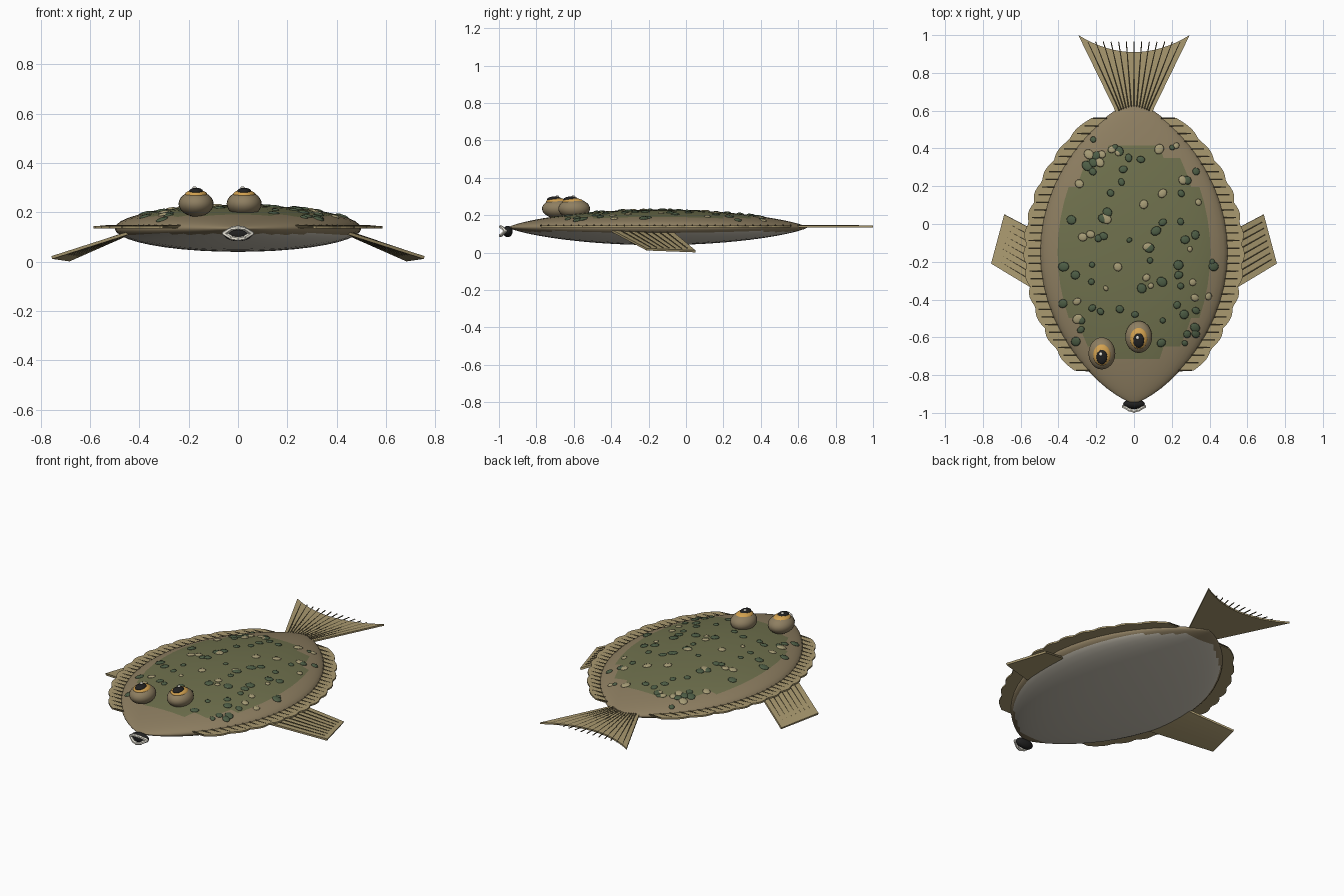
import bpy, bmesh, math, random
from mathutils import Vector, Matrix

if "Cube" in bpy.data.objects:
    bpy.data.objects.remove(bpy.data.objects["Cube"])

random.seed(4)


def mat(name, r, g, b):
    m = bpy.data.materials.new(name)
    m.diffuse_color = (r, g, b, 1)
    m.use_nodes = True
    m.node_tree.nodes["Principled BSDF"].inputs["Base Color"].default_value = m.diffuse_color
    return m


BROWN = mat("brown", .27, .21, .12)
GREEN = mat("olive", .16, .165, .075)
PALE = mat("pale", .60, .56, .47)
FIN = mat("fin", .40, .32, .16)
RAY = mat("ray", .10, .08, .04)
DARK_SPOT = mat("dark_spot", .075, .11, .06)
LIGHT_SPOT = mat("light_spot", .38, .33, .18)
GOLD = mat("gold", .65, .36, .08)
BLACK = mat("black", .015, .015, .015)
WHITE = mat("white", .85, .82, .72)

CY, CZ, HL, HW, HT = -.15, .135, .80, .50, .095


def taper(y):
    return max(0, 1 - ((y - CY) / HL) ** 2) ** .75


def width(y):
    return HW * taper(y)


def top_z(x, y):
    w = width(y)
    return CZ + HT * taper(y) * math.sqrt(max(0, 1 - (x / w) ** 2))


def finish(bm, name, *mats, smooth=False):
    bmesh.ops.recalc_face_normals(bm, faces=bm.faces)
    for f in bm.faces:
        f.smooth = smooth
    me = bpy.data.meshes.new(name)
    bm.to_mesh(me)
    bm.free()
    for m in mats:
        me.materials.append(m)
    ob = bpy.data.objects.new(name, me)
    bpy.context.collection.objects.link(ob)
    return ob


def ball(bm, c, r, rot=None, u=24, v=14):
    m = Matrix.Translation(c) @ (rot or Matrix()) @ Matrix.Diagonal((*r, 1))
    bmesh.ops.create_uvsphere(bm, u_segments=u, v_segments=v, radius=1, matrix=m)


def rod(bm, a, b, r1, r2):
    a, b = Vector(a), Vector(b)
    d = b - a
    m = Matrix.Translation((a + b) / 2) @ d.to_track_quat('Z', 'Y').to_matrix().to_4x4()
    bmesh.ops.create_cone(bm, cap_ends=True, segments=6, radius1=r1, radius2=r2,
                          depth=d.length, matrix=m)


def sheet(name, inner, outer, thick):
    """Thin fin between two matching edges."""
    bm = bmesh.new()
    rows = [[bm.verts.new(p) for p in e] for e in (inner, outer)]
    for i in range(len(inner) - 1):
        bm.faces.new((rows[0][i], rows[0][i + 1], rows[1][i + 1], rows[1][i]))
    ob = finish(bm, name, FIN)
    s = ob.modifiers.new("thickness", 'SOLIDIFY')
    s.thickness, s.offset = thick, 0
    return ob


# Flat lens-shaped body, coloured by height
bm = bmesh.new()
NR, NS = 28, 40
rings = []
for i in range(NR + 1):
    y = CY - HL * math.cos(math.pi * i / NR)
    k = taper(y)
    rings.append([bm.verts.new((HW * k * math.cos(2 * math.pi * j / NS), y,
                                CZ + HT * k * math.sin(2 * math.pi * j / NS)))
                  for j in range(NS)])
for a, b in zip(rings, rings[1:]):
    for j in range(NS):
        bm.faces.new((a[j], a[(j + 1) % NS], b[(j + 1) % NS], b[j]))
bmesh.ops.remove_doubles(bm, verts=bm.verts, dist=1e-4)
for f in bm.faces:
    z = f.calc_center_median().z
    f.material_index = 1 if z > .187 else 2 if z < .112 else 0
finish(bm, "body", BROWN, GREEN, PALE, smooth=True)

# Scalloped fringe fins and their rays
N = 66
for side, label in ((-1, "left"), (1, "right")):
    ys = [-.775 + 1.335 * i / N for i in range(N + 1)]
    inner = [(side * width(y) * .85, y, .14) for y in ys]
    outer = [(side * (width(y) + .07 + .016 * abs(math.sin(math.pi * i / 5.5))), y, .14)
             for i, y in enumerate(ys)]
    sheet(label + "_fringe_fin", inner, outer, .010)
    bm = bmesh.new()
    for i in range(0, N + 1, 2):
        y = ys[i]
        rod(bm, (side * width(y) * .92, y, .145), (side * (width(y) + .06), y, .143), .006, .004)
    finish(bm, label + "_fringe_rays", RAY)

# Fan tail with rays reaching past the notch
us = [-1 + i / 8 for i in range(17)]
sheet("tail_fin", [(.085 * u, .57, .14) for u in us],
      [(.295 * u, .91 + .09 * u * u, .14) for u in us], .010)
bm = bmesh.new()
for i in range(13):
    u = (i - 6) / 7
    rod(bm, (.085 * u, .59, .143), (.285 * u, .965, .143), .006, .003)
finish(bm, "tail_rays", RAY)

# Drooping side fins
for side, label in ((-1, "left"), (1, "right")):
    def edge(a, b):
        return [Vector((side * a[0], a[1], a[2])).lerp(Vector((side * b[0], b[1], b[2])), i / 8)
                for i in range(9)]
    inn = edge((.44, -.40, .118), (.44, -.08, .115))
    out = edge((.755, -.21, .017), (.685, .05, .007))
    sheet(label + "_side_fin", inn, out, .012)
    bm = bmesh.new()
    lift = Vector((0, 0, .006 if side > 0 else .003))
    for i in range(1, 8):
        rod(bm, inn[i] + lift, inn[i].lerp(out[i], .94) + lift, .005, .003)
    finish(bm, label + "_side_fin_rays", RAY)

# Bulging eyes
for label, x, y in (("left", -.17, -.685), ("right", .025, -.598)):
    for part, m, c, r in (
            ("eye_bulb", BROWN, (0, 0, .235), (.071, .085, .052)),
            ("iris", GOLD, (0, -.006, .270), (.047, .058, .022)),
            ("pupil", BLACK, (0, -.018, .284), (.029, .040, .016)),
            ("eye_glint", WHITE, (-.006, -.004, .299), (.009, .010, .007))):
        bm = bmesh.new()
        ball(bm, (x + c[0], y + c[1], c[2]), r)
        finish(bm, label + "_" + part, m, smooth=True)

# Mouth with two pale lips
bm = bmesh.new()
ball(bm, (0, -.953, .113), (.058, .026, .030))
finish(bm, "mouth", BLACK, smooth=True)
for label, s in (("upper", 1), ("lower", -1)):
    bm = bmesh.new()
    pts = [(-.056, -.966, .115), (-.025, -.984, .115 + s * .019),
           (.025, -.984, .115 + s * .019), (.056, -.966, .115)]
    pts[1:3] = [pts[1], (0, -.991, .115 + s * .023), pts[2]]
    for a, b in zip(pts, pts[1:]):
        rod(bm, a, b, .009, .009)
    for p in pts:
        ball(bm, p, (.009,) * 3, u=8, v=6)
    finish(bm, label + "_lip", WHITE)

# Scattered skin spots lying on the back
for name, m, count in (("dark_spots", DARK_SPOT, 58), ("light_spots", LIGHT_SPOT, 26)):
    bm = bmesh.new()
    made = 0
    while made < count:
        x, y = random.uniform(-.43, .43), random.uniform(-.68, .45)
        if abs(x) > width(y) * .85 or (y < -.5 and -.27 < x < .13):
            continue
        e = .01
        n = Vector((top_z(x - e, y) - top_z(x + e, y), top_z(x, y - e) - top_z(x, y + e), 2 * e))
        rot = n.to_track_quat('Z', 'Y').to_matrix().to_4x4()
        r = random.uniform(.015, .026)
        ball(bm, (x, y, top_z(x, y)), (r, r * random.uniform(.8, 1.3), .007), rot, 10, 6)
        made += 1
    finish(bm, name, m, smooth=True)
